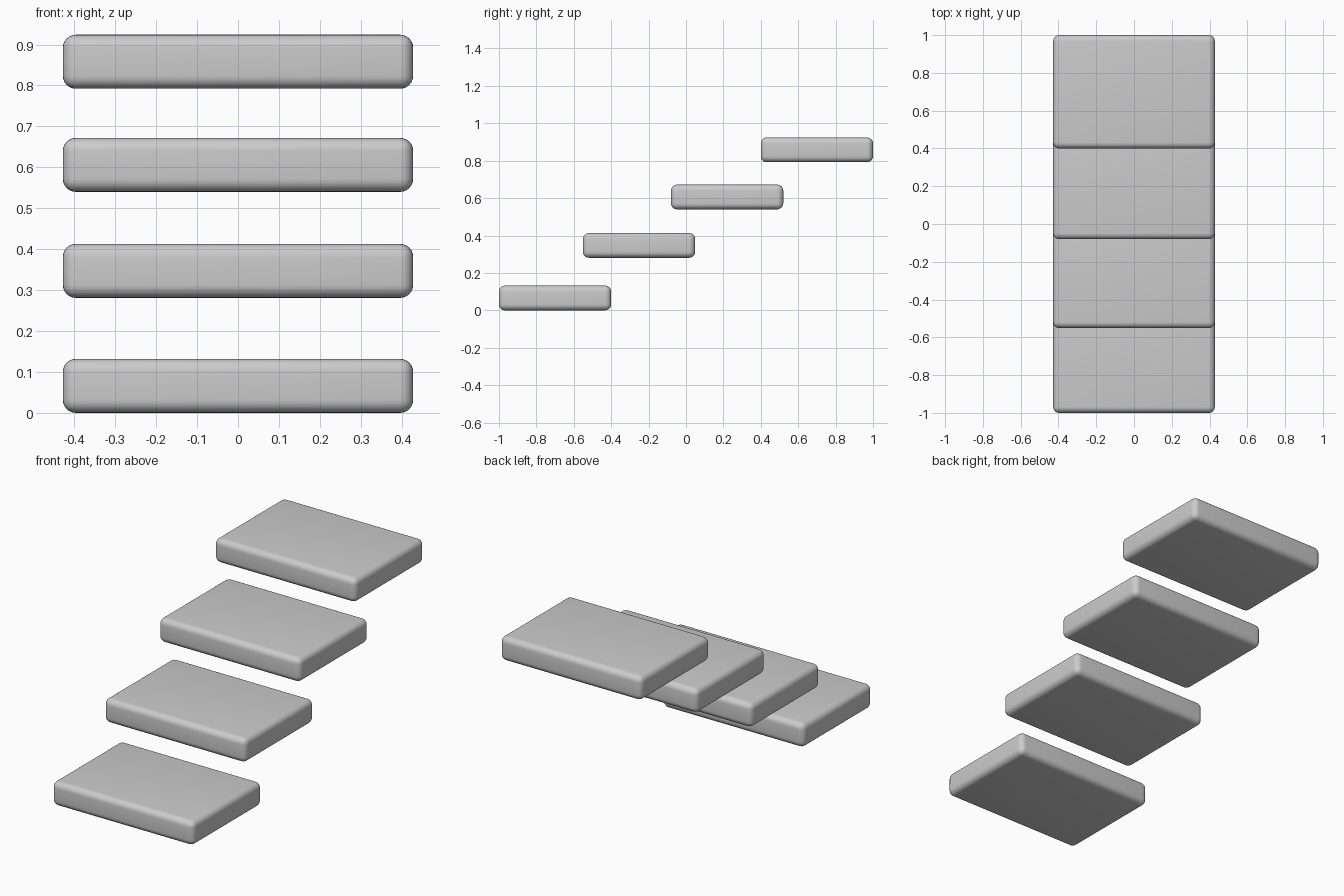
import bpy

if "Cube" in bpy.data.objects:
    bpy.data.objects.remove(bpy.data.objects["Cube"])

WIDTH, DEPTH, HEIGHT = 0.856, 0.6, 0.132
ROUNDING = 0.032


def add_step(name, y, z):
    """One floating slab with rounded edges, centred at the given y and z."""
    bpy.ops.mesh.primitive_cube_add(size=1, location=(0, y, z))
    step = bpy.context.object
    step.name = name
    step.scale = (WIDTH, DEPTH, HEIGHT)
    bpy.ops.object.transform_apply(location=False, rotation=False, scale=True)
    bevel = step.modifiers.new("rounded_edges", "BEVEL")
    bevel.width = ROUNDING
    bevel.segments = 6
    bpy.ops.object.modifier_apply(modifier=bevel.name)
    bpy.ops.object.shade_smooth_by_angle()


# Floating stair treads, rising from front to back
for i, (y, z) in enumerate([(-0.70, 0.066), (-0.251, 0.347), (0.22, 0.606), (0.70, 0.858)], 1):
    add_step(f"step_{i}", y, z)
